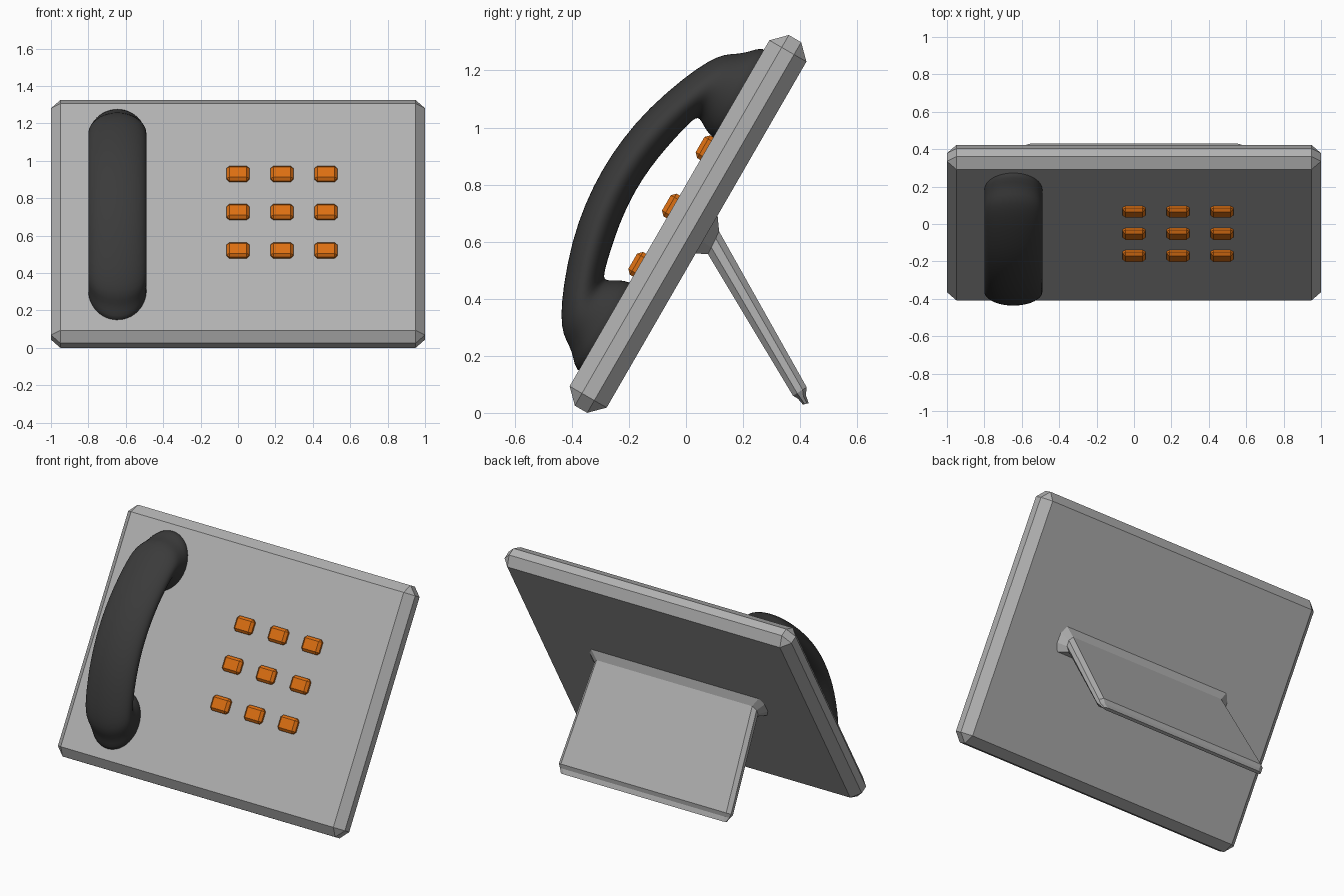
import bpy, bmesh, math
from mathutils import Vector, Matrix

if "Cube" in bpy.data.objects:
    bpy.data.objects.remove(bpy.data.objects["Cube"])

TILT = math.radians(60)
C, S = math.cos(TILT), math.sin(TILT)


def panel(u, n):
    """Side-view (y, z) of a point u up the sloped panel and n out of it."""
    return Vector((C * u - S * n, S * u + C * n))


def material(name, color):
    m = bpy.data.materials.new(name)
    m.diffuse_color = (*color, 1)
    m.use_nodes = True
    m.node_tree.nodes["Principled BSDF"].inputs["Base Color"].default_value = m.diffuse_color
    return m


def finish(name, bm, mat, smooth=False):
    bmesh.ops.recalc_face_normals(bm, faces=bm.faces)
    for f in bm.faces:
        f.smooth = smooth
    me = bpy.data.meshes.new(name)
    bm.to_mesh(me)
    bm.free()
    ob = bpy.data.objects.new(name, me)
    bpy.context.collection.objects.link(ob)
    me.materials.append(mat)
    return ob


def sloped_box(name, x, u, n, size, bevel, mat):
    """Chamfered box lying in the plane of the sloped panel."""
    bm = bmesh.new()
    bmesh.ops.create_cube(bm, size=1)
    bmesh.ops.scale(bm, vec=size, verts=bm.verts)
    bmesh.ops.bevel(bm, geom=bm.edges[:], offset=bevel, segments=1,
                    affect='EDGES', profile=0.5)
    y, z = panel(u, n)
    bm.transform(Matrix.Translation((x, y, z)) @ Matrix.Rotation(TILT, 4, 'X'))
    return finish(name, bm, mat)


def loft(name, rings, section, cx, mat, smooth=False):
    """Skin sections between (outer yz, inner yz, half width) rings."""
    bm = bmesh.new()
    loops = []
    for a, b, w in rings:
        mid, half = (a + b) / 2, (a - b) / 2
        loops.append([bm.verts.new((cx + s * w, *(mid + half * t)))
                      for s, t in section])
    k = len(section)
    for l0, l1 in zip(loops, loops[1:]):
        for i in range(k):
            j = (i + 1) % k
            bm.faces.new((l0[i], l0[j], l1[j], l1[i]))
    bm.faces.new(loops[0])
    bm.faces.new(loops[-1])
    return finish(name, bm, mat, smooth)


grey = material("grey_plastic", (0.44, 0.44, 0.44))
dark = material("dark_plastic", (0.043, 0.043, 0.043))
orange = material("orange_plastic", (0.72, 0.16, 0.006))

# Sloped body
sloped_box("body", 0, 0.577, 0.325, (2, 1.5, 0.15), 0.05, grey)

# Keypad, three by three
for r in range(3):
    for c in range(3):
        sloped_box(f"key_{r}_{c}", 0.235 * c, 0.367 + 0.236 * r, 0.39,
                   (0.122, 0.092, 0.075), 0.015, orange)

# Handset: lower half as outer and inner (u, n) pairs, mirrored for the upper
half = [((-0.066, 0.36), (0.30, 0.36), 0.157),
        ((-0.066, 0.41), (0.30, 0.405), 0.157),
        ((-0.032, 0.438), (0.288, 0.435), 0.157),
        ((-0.002, 0.47), (0.268, 0.465), 0.157),
        ((0.02, 0.51), (0.262, 0.482), 0.157),
        ((0.07, 0.548), (0.28, 0.493), 0.157),
        ((0.16, 0.592), (0.325, 0.505), 0.157),
        ((0.32, 0.648), (0.41, 0.524), 0.157),
        ((0.46, 0.674), (0.50, 0.538), 0.157)]
MID = 0.59
full = half + [((MID, 0.682), (MID, 0.543), 0.157)]
full += [((2 * MID - a[0], a[1]), (2 * MID - b[0], b[1]), w)
         for a, b, w in reversed(half)]
oval = [(math.cos(math.tau * i / 24), math.sin(math.tau * i / 24)) for i in range(24)]
handset = loft("handset", [(panel(*a), panel(*b), w) for a, b, w in full],
               oval, -0.645, dark, True)
sub = handset.modifiers.new("smooth", 'SUBSURF')
sub.levels = sub.render_levels = 1

# Rear stand: flared root, flat chamfered leg, narrow foot lip
plate = [(-1, -.4), (-.96, -1), (.96, -1), (1, -.4),
         (1, .4), (.96, 1), (-.96, 1), (-1, .4)]
stand = [((0.108, 0.722), (0.02, 0.56), 0.63),
         ((0.116, 0.636), (0.077, 0.556), 0.565),
         ((0.423, 0.090), (0.375, 0.060), 0.60),
         ((0.420, 0.062), (0.392, 0.050), 0.59),
         ((0.430, 0.034), (0.410, 0.029), 0.575)]
loft("rear_stand", [(Vector(a), Vector(b), w) for a, b, w in stand], plate, 0, grey)
